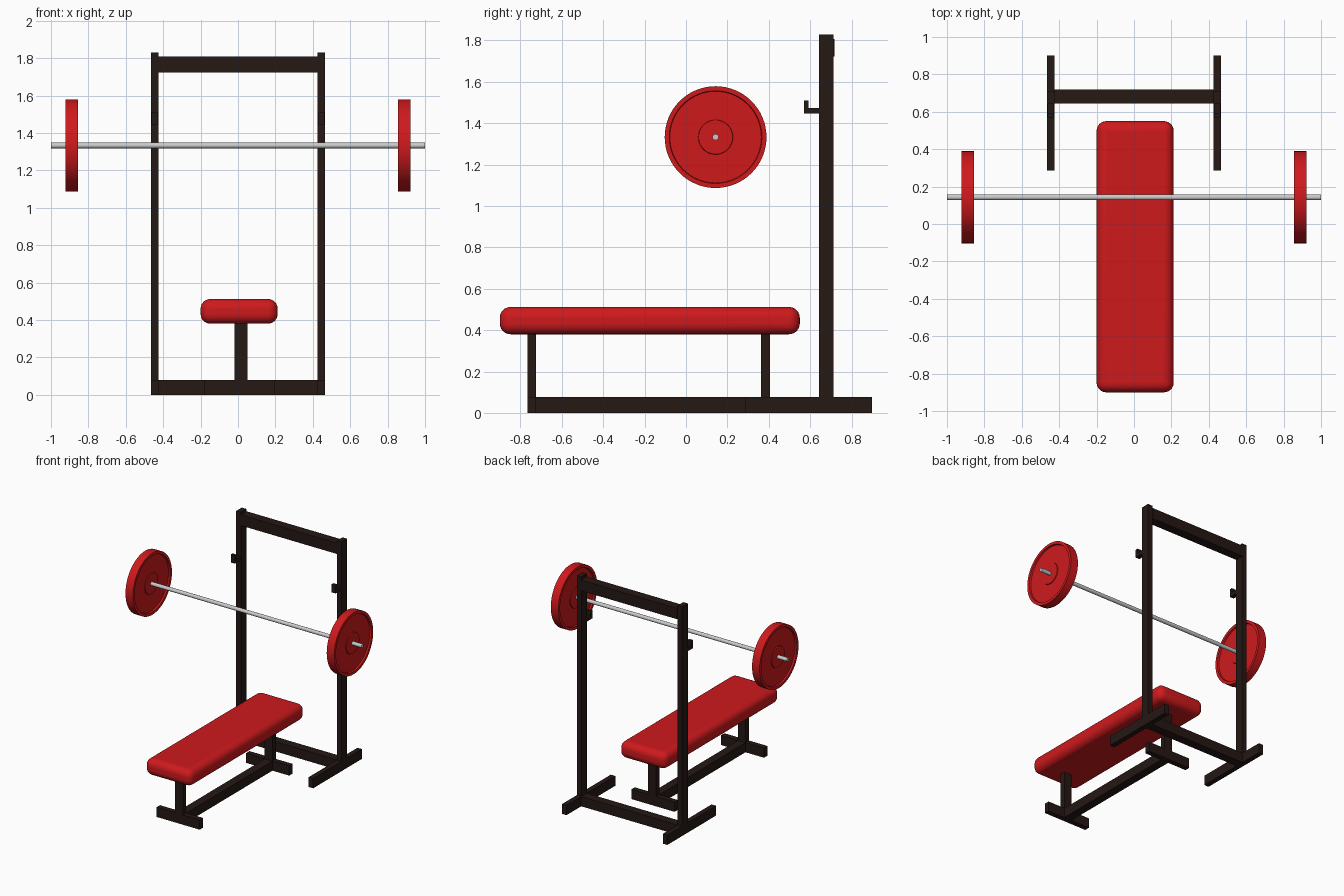
import bpy, bmesh
from math import pi
from mathutils import Matrix

if "Cube" in bpy.data.objects:
    bpy.data.objects.remove(bpy.data.objects["Cube"])


def material(name, rgb):
    m = bpy.data.materials.new(name)
    m.diffuse_color = (*rgb, 1)
    m.use_nodes = True
    m.node_tree.nodes["Principled BSDF"].inputs["Base Color"].default_value = m.diffuse_color
    return m


RED = material("red", (0.62, 0.01, 0.012))
DARK = material("dark_steel", (0.018, 0.009, 0.007))


def finish(name, bm, mat):
    me = bpy.data.meshes.new(name)
    bmesh.ops.recalc_face_normals(bm, faces=bm.faces)
    bm.to_mesh(me)
    bm.free()
    ob = bpy.data.objects.new(name, me)
    bpy.context.collection.objects.link(ob)
    if mat:
        me.materials.append(mat)
    return ob


def box(name, x, y, z, mat=DARK):
    """Box from (min, max) pairs on each axis."""
    bm = bmesh.new()
    bmesh.ops.create_cube(bm, size=1)
    for v in bm.verts:
        v.co = [r[0] if c < 0 else r[1] for c, r in zip(v.co, (x, y, z))]
    return finish(name, bm, mat)


def lathe(name, profile, centre, mat=None, steps=64):
    """Spin an (x, radius) profile around the x axis."""
    bm = bmesh.new()
    vs = [bm.verts.new((x, 0, r)) for x, r in profile]
    es = [bm.edges.new(p) for p in zip(vs, vs[1:])]
    bmesh.ops.spin(bm, geom=vs + es, cent=(0, 0, 0), axis=(1, 0, 0),
                   angle=2 * pi, steps=steps, use_duplicate=False)
    bmesh.ops.remove_doubles(bm, verts=bm.verts, dist=1e-5)
    bmesh.ops.transform(bm, matrix=Matrix.Translation(centre), verts=bm.verts)
    return smooth(finish(name, bm, mat))


def smooth(ob):
    bpy.ops.object.select_all(action='DESELECT')
    ob.select_set(True)
    bpy.context.view_layer.objects.active = ob
    bpy.ops.object.shade_smooth_by_angle(angle=pi / 6)
    return ob


# Rack: uprights, feet and bar hooks on both sides
for side, s in (("left", -1), ("right", 1)):
    x = sorted((s * 0.425, s * 0.465))
    hook_x = sorted((s * 0.427, s * 0.463))
    box(side + "_upright", x, (0.642, 0.712), (0.075, 1.83))
    box(side + "_rack_foot", x, (0.285, 0.9), (0, 0.078))
    box(side + "_hook_arm", hook_x, (0.57, 0.645), (1.446, 1.474))
    box(side + "_hook_lip", hook_x, (0.57, 0.593), (1.474, 1.51))
box("top_crossbar", (-0.425, 0.425), (0.645, 0.718), (1.722, 1.808))
box("bottom_crossbar", (-0.425, 0.425), (0.645, 0.715), (0, 0.078))

# Bench frame: posts on T feet joined by a rail
BX = 0.008
for end, y in (("front", (-0.767, -0.725)), ("rear", (0.363, 0.405))):
    box(end + "_bench_post", (-0.018, 0.05), y, (0.075, 0.39))
    box(end + "_bench_foot", (BX - 0.19, BX + 0.19), y, (0, 0.078))
box("bench_rail", (-0.018, 0.05), (-0.725, 0.363), (0, 0.076))

# Padded bench top
pad = box("bench_pad", (-0.2, 0.212), (-0.9, 0.55), (0.38, 0.512), RED)
bev = pad.modifiers.new("rounding", 'BEVEL')
bev.width, bev.segments = 0.052, 6
smooth(pad)

# Barbell: bar and dished weight plates
CY, CZ = 0.143, 1.333
lathe("bar", [(-1, 0), (-1, 0.015), (1, 0.015), (1, 0)], (0, CY, CZ), steps=24)
half = [(0.026, 0), (0.026, 0.082), (0.02, 0.084), (0.02, 0.221),
        (0.033, 0.224), (0.033, 0.246)]
plate = half + [(-x, r) for x, r in reversed(half)]
for side, s in (("left", -1), ("right", 1)):
    lathe(side + "_weight_plate", plate, (s * 0.889, CY, CZ), RED)
